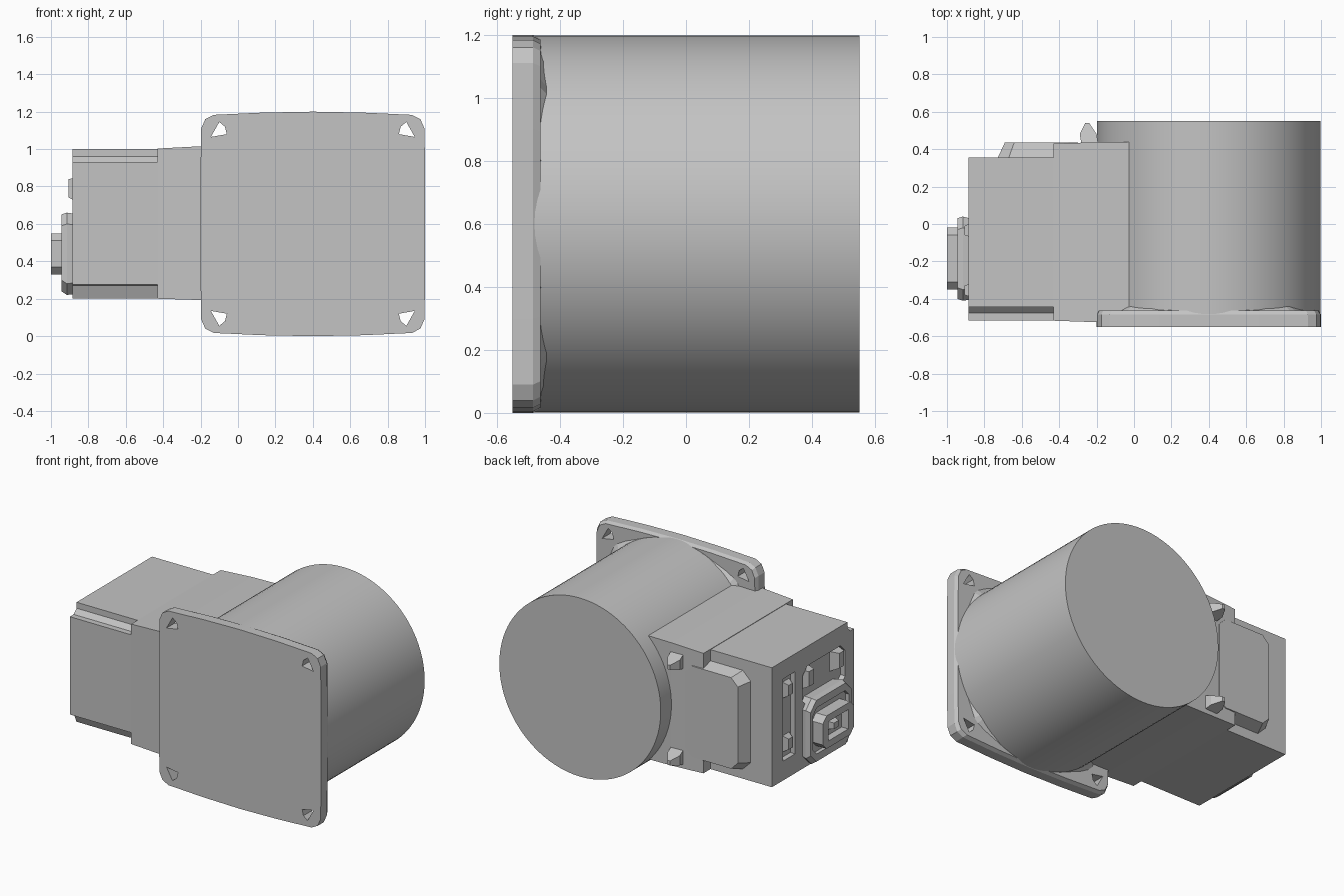
import bpy, bmesh, math

cube = bpy.data.objects.get("Cube")
if cube:
    bpy.data.objects.remove(cube, do_unlink=True)

grey = bpy.data.materials.new("housing grey")
grey.use_nodes = True
COLOUR = (0.55, 0.55, 0.55, 1)
grey.diffuse_color = COLOUR
grey.node_tree.nodes["Principled BSDF"].inputs["Base Color"].default_value = COLOUR


def loft(name, rings):
    """Solid skinned through equal-length rings of points, capped at both ends."""
    bm = bmesh.new()
    loops = [[bm.verts.new(p) for p in ring] for ring in rings]
    n = len(loops[0])
    for a, b in zip(loops, loops[1:]):
        for i in range(n):
            j = (i + 1) % n
            bm.faces.new((a[i], a[j], b[j], b[i]))
    bm.faces.new(loops[0])
    bm.faces.new(loops[-1])
    bmesh.ops.recalc_face_normals(bm, faces=bm.faces)
    mesh = bpy.data.meshes.new(name)
    bm.to_mesh(mesh)
    bm.free()
    mesh.materials.append(grey)
    obj = bpy.data.objects.new(name, mesh)
    bpy.context.collection.objects.link(obj)
    return obj


def along_x(pts, x):
    return [(x, y, z) for y, z in pts]


def along_y(pts, y):
    return [(x, y, z) for x, z in pts]


def chamfered(u0, u1, v0, v1, c):
    """Rectangle with cut corners."""
    return [(u0 + c, v0), (u1 - c, v0), (u1, v0 + c), (u1, v1 - c),
            (u1 - c, v1), (u0 + c, v1), (u0, v1 - c), (u0, v0 + c)]


def rect(u0, u1, v0, v1):
    return [(u0, v0), (u1, v0), (u1, v1), (u0, v1)]


def cut(target, cutter):
    """Subtract the cutter and hide it."""
    mod = target.modifiers.new("cut " + cutter.name, 'BOOLEAN')
    mod.operation = 'DIFFERENCE'
    mod.solver = 'EXACT'
    mod.object = cutter
    cutter.hide_render = True
    cutter.hide_viewport = True
    cutter.display_type = 'WIRE'


CX, CZ, R = 0.4, 0.6, 0.598

# Motor drum
bpy.ops.mesh.primitive_cylinder_add(vertices=96, radius=R, depth=1.04,
                                    location=(CX, 0.03, CZ), rotation=(math.pi / 2, 0, 0))
drum = bpy.context.object
drum.name = "motor_drum"
drum.data.materials.append(grey)
bpy.ops.object.shade_smooth_by_angle(angle=math.radians(30))

# Mounting flange with bowed top and bottom edges and clipped corners
quarter = [(0.6, 0.3), (0.597, 0.51), (0.575, 0.56), (0.53, 0.583), (0.27, 0.595), (0, 0.6)]
half = quarter + [(-u, v) for u, v in quarter[-2::-1]]
outline = half + [(-u, -v) for u, v in half]


def flange_ring(y, s):
    return along_y([(CX + u * s, CZ + v * s) for u, v in outline], y)


flange = loft("mounting_flange", [flange_ring(-0.55, 1), flange_ring(-0.485, 1),
                                  flange_ring(-0.462, 0.98)])

# Angular screw holes through the flange corners
hole = [(-0.045, -0.035), (0.04, -0.02), (0.03, 0.02), (0.0, 0.045)]
for sx in (-1, 1):
    for sz in (-1, 1):
        pts = [(CX + sx * 0.5 - sx * u, CZ + sz * 0.5 + sz * v) for u, v in hole]
        cut(flange, loft("flange_hole_cutter", [along_y(pts, -0.6), along_y(pts, -0.4)]))

# Sloped webs between drum and flange corners
for sx in (-1, 1):
    for sz in (-1, 1):
        base = [(CX + sx * u, CZ + sz * v) for u, v in
                ((0.57, 0.2), (0.47, 0.44), (0.44, 0.47), (0.2, 0.57), (0.2, 0.2))]
        top = [(CX + sx * u, CZ + sz * v) for u, v in
               ((0.55, 0.2), (0.43, 0.41), (0.41, 0.43), (0.2, 0.55), (0.2, 0.2))]
        loft("flange_web", [along_y(base, -0.47), along_y(top, -0.44)])

# Gearbox collar running into the drum, slightly taller towards it
collar = loft("gearbox_collar", [
    along_x(rect(-0.517, 0.43, 0.2, 1.003), -0.43),
    along_x(rect(-0.525, 0.437, 0.193, 1.015), -0.2),
    along_x(rect(-0.525, 0.44, 0.19, 1.02), 0.1)])

# Terminal housing with stepped front edges
profile = [(-0.515, 0.275), (-0.475, 0.27), (-0.445, 0.2), (0.355, 0.2),
           (0.355, 1.0), (-0.445, 1.0), (-0.445, 0.96), (-0.475, 0.93), (-0.515, 0.93)]
housing = loft("terminal_housing", [along_x(profile, -0.885), along_x(profile, -0.42)])

# Recesses in the end face: tall slot and upper window
slot = rect(0.11, 0.24, 0.33, 0.88)
window = chamfered(-0.42, 0.03, 0.6, 0.87, 0.05)
for name, shape in (("slot_cutter", slot), ("window_cutter", window)):
    cut(housing, loft(name, [along_x(shape, -0.95), along_x(shape, -0.85)]))

# Small latches inside the recesses
for y in (-0.35, -0.03):
    loft("window_latch", [along_x(rect(y - 0.05, y + 0.05, 0.71, 0.85), -0.84),
                          along_x(rect(y - 0.03, y + 0.02, 0.74, 0.84), -0.905)])
for z in (0.42, 0.78):
    loft("slot_latch", [along_x(rect(0.12, 0.2, z - 0.06, z + 0.06), -0.84),
                        along_x(rect(0.13, 0.17, z - 0.04, z + 0.03), -0.88)])

# Raised back cover pad with sloped edges
loft("back_cover_pad", [
    along_y(chamfered(-0.735, -0.3, 0.26, 0.93, 0.06), 0.34),
    along_y(chamfered(-0.69, -0.3, 0.29, 0.9, 0.05), 0.437)])

# Connector: stepped body with a socket
base = loft("connector_base", [
    along_x(chamfered(-0.4, 0.02, 0.23, 0.65, 0.06), -0.84),
    along_x(chamfered(-0.41, 0.04, 0.22, 0.66, 0.06), -0.915),
    along_x(chamfered(-0.4, 0.03, 0.24, 0.65, 0.06), -0.945)])
groove_out = chamfered(-0.375, 0.005, 0.29, 0.6, 0.04)
cut(base, loft("groove_cutter", [along_x(groove_out, -0.99), along_x(groove_out, -0.92)]))
plug = loft("connector_plug", [
    along_x(chamfered(-0.35, -0.02, 0.33, 0.55, 0.04), -0.9),
    along_x(chamfered(-0.35, -0.02, 0.33, 0.55, 0.04), -1.0)])
socket = rect(-0.29, -0.08, 0.375, 0.505)
cut(plug, loft("socket_cutter", [along_x(socket, -1.05), along_x(socket, -0.95)]))
loft("socket_pin", [along_x(rect(-0.23, -0.14, 0.41, 0.47), -0.93),
                    along_x(rect(-0.21, -0.16, 0.42, 0.46), -0.985)])

# Pointed screw lugs on the back of the collar
for z in (0.27, 0.91):
    loft("screw_lug", [
        along_y(rect(-0.28, -0.19, z - 0.05, z + 0.05), 0.42),
        along_y(rect(-0.29, -0.2, z - 0.035, z + 0.03), 0.48),
        along_y(rect(-0.26, -0.24, z - 0.02, z + 0.01), 0.54)])
